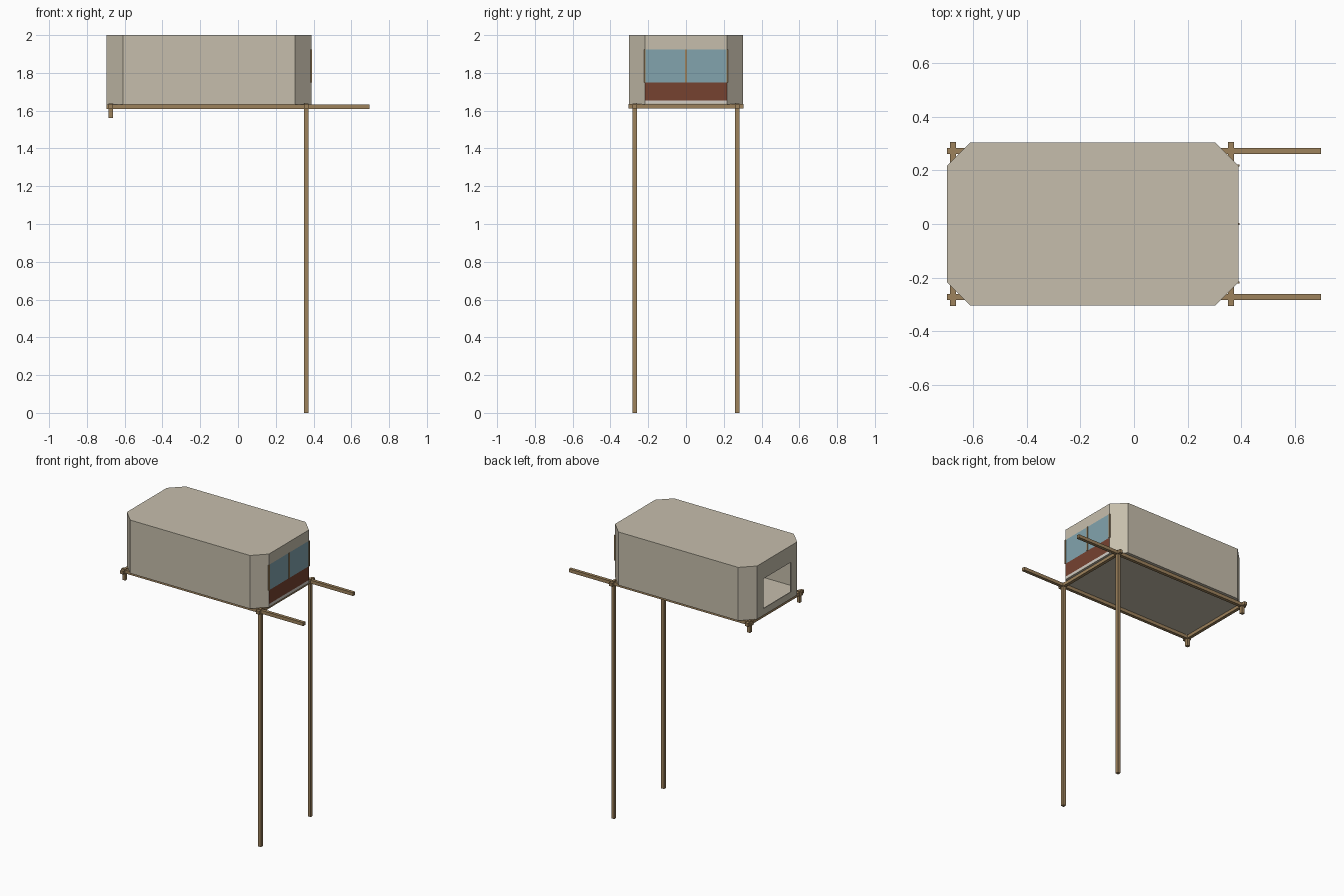
import bpy, bmesh

if "Cube" in bpy.data.objects:
    bpy.data.objects.remove(bpy.data.objects["Cube"])


def material(name, rgb):
    m = bpy.data.materials.new(name)
    lin = [(c / 255 / 12.92) if c < 10 else ((c / 255 + 0.055) / 1.055) ** 2.4 for c in rgb]
    m.diffuse_color = (*lin, 1)
    m.use_nodes = True
    m.node_tree.nodes["Principled BSDF"].inputs["Base Color"].default_value = m.diffuse_color
    return m


beige = material("beige panel", (198, 190, 172))
pale = material("pale sill", (210, 204, 196))
wood = material("wood", (157, 130, 92))
glass = material("blue glass", (130, 164, 174))
brown = material("red brown", (118, 66, 48))

X0, X1, Y, C = -0.695, 0.388, 0.303, 0.085    # cabin outline and corner cut
Z0, Z1, T = 1.635, 2.0, 0.006                 # floor, roof, panel thickness
YE = Y - C                                    # half width of the end walls


def finish(name, bm, mat):
    bmesh.ops.recalc_face_normals(bm, faces=bm.faces)
    me = bpy.data.meshes.new(name)
    bm.to_mesh(me)
    bm.free()
    me.materials.append(mat)
    ob = bpy.data.objects.new(name, me)
    bpy.context.collection.objects.link(ob)
    return ob


def box(name, x, y, z, mat):
    bm = bmesh.new()
    bmesh.ops.create_cube(bm, size=1)
    for v in bm.verts:
        v.co = [r[0] + (c + 0.5) * (r[1] - r[0]) for c, r in zip(v.co, (x, y, z))]
    return finish(name, bm, mat)


def extrude(name, outline, z0, z1, mat):
    bm = bmesh.new()
    face = bm.faces.new([bm.verts.new((x, y, z0)) for x, y in outline])
    top = bmesh.ops.extrude_face_region(bm, geom=[face])["geom"]
    bmesh.ops.translate(bm, vec=(0, 0, z1 - z0),
                        verts=[v for v in top if isinstance(v, bmesh.types.BMVert)])
    return finish(name, bm, mat)


# Cut-corner floor and roof
half = [(X1, -YE), (X1 - C, -Y), (X0 + C, -Y), (X0, -YE)]
outline = half + [(x, -y) for x, y in reversed(half)]
extrude("floor", outline, Z0 - 0.002, Z0 + T, beige)
extrude("roof", outline, Z1 - T, Z1, beige)

# Long walls with their angled corners, as thin bent panels
k = T * 0.414
for side, name in ((1, "front_wall"), (-1, "back_wall")):
    inner = [(X1 - T, -YE + k), (X1 - C - k, -Y + T), (X0 + C + k, -Y + T), (X0 + T, -YE + k)]
    extrude(name, [(x, y * side) for x, y in half + inner[::-1]], Z0, Z1 - T, beige)

# Left end wall around an open doorway
LX = (X0, X0 + T)
box("doorway_header", LX, (-YE, YE), (1.885, Z1 - T), beige)
box("doorway_sill", LX, (-YE, YE), (Z0, 1.68), beige)
for s, name in ((-1, "front"), (1, "back")):
    box(name + "_doorway_jamb", LX, sorted((s * 0.15, s * YE)), (1.68, 1.885), beige)

# Right end wall: sill, lower panel, window and header
RX = (X1 - T, X1)
box("window_header", RX, (-YE, YE), (1.925, Z1 - T), beige)
box("window_glass", RX, (-YE, YE), (1.75, 1.925), glass)
box("lower_panel", RX, (-YE, YE), (1.655, 1.75), brown)
box("end_sill", RX, (-YE, YE), (Z0, 1.655), pale)
for y in (-YE, 0, YE):
    box("window_mullion", (X1 - T, X1 + 0.004), (y - 0.004, y + 0.004), (1.75, 1.925), wood)

# Timber frame: long rails, cross beams, tall legs and short stubs
W = 0.011
for s in (-1, 1):
    y = (s * 0.271 - W, s * 0.271 + W)
    box("long_rail", (-0.695, 0.695), y, (1.61, 1.633), wood)
    box("tall_leg", (0.361 - W, 0.361 + W), y, (0, 1.638), wood)
    box("short_stub", (-0.674 - W, -0.674 + W), y, (1.56, 1.638), wood)
for x in (-0.674, 0.361):
    box("cross_beam", (x - W, x + W), (-0.305, 0.305), (1.611, 1.634), wood)
